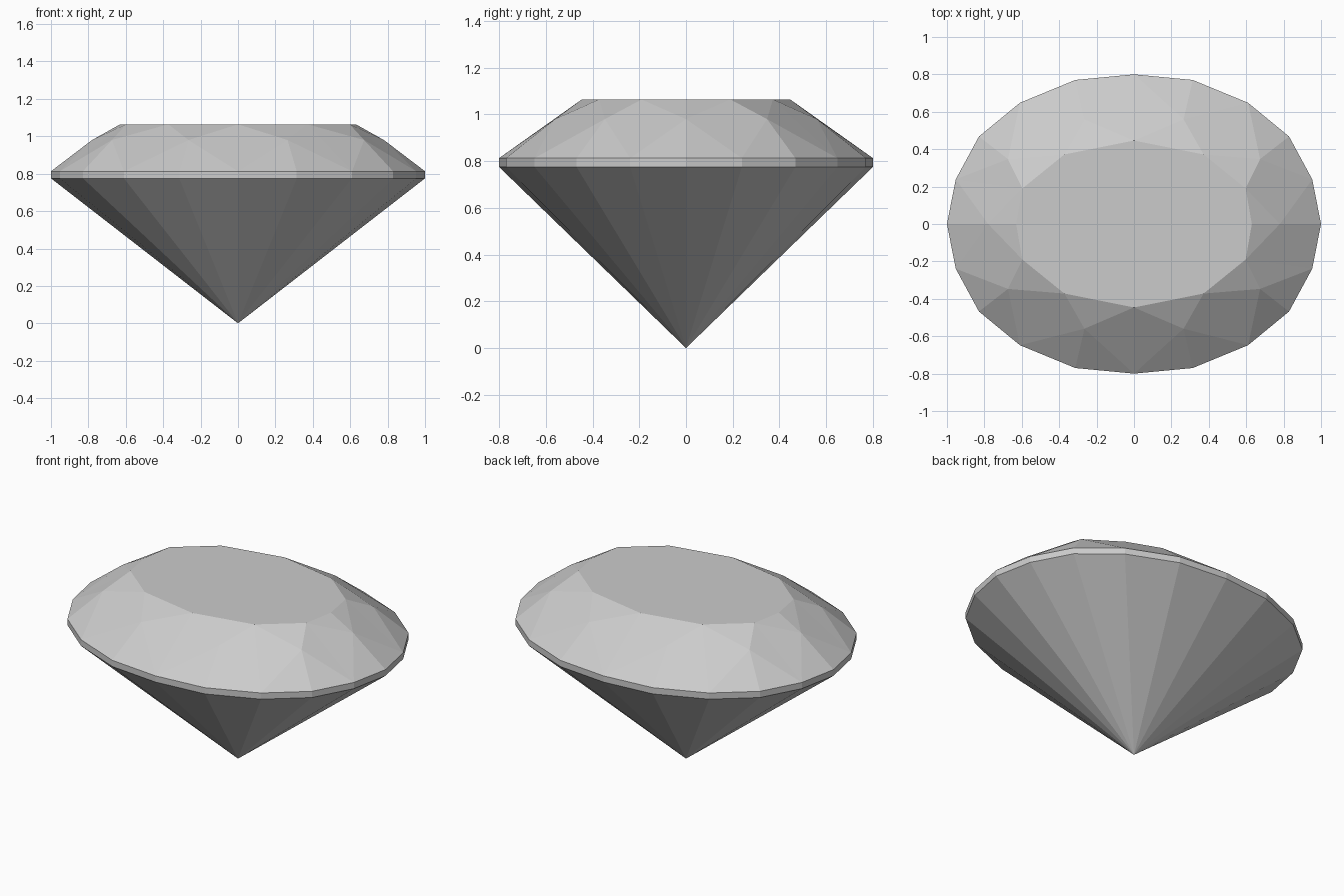
import bpy

cube = bpy.data.objects.get("Cube")
if cube:
    bpy.data.objects.remove(cube, do_unlink=True)

TABLE_Z, STAR_Z, GIRDLE_TOP, GIRDLE_LOW = 1.064, 0.98, 0.813, 0.775


def full_ring(quarter):
    """Mirror a quarter outline (from +y to +x) into a clockwise closed ring."""
    half = quarter + [(x, -y) for x, y in reversed(quarter) if y > 0]
    return half + [(-x, y) for x, y in reversed(half) if x > 0]


# Outlines of the three facet levels
girdle = full_ring([(0, .8), (.314, .77), (.61, .648), (.829, .468), (.953, .239), (1, 0)])
stars = full_ring([(.265, .56), (.674, .347), (.78, 0)])
table = full_ring([(0, .446), (.372, .372), (.597, .19), (.63, 0)])

# Ring starts
verts = []


def add_ring(points, z):
    start = len(verts)
    verts.extend((x, y, z) for x, y in points)
    return list(range(start, len(verts)))


top = add_ring(table, TABLE_Z)
star = add_ring(stars, STAR_Z)
rim = add_ring(girdle, GIRDLE_TOP)
low = add_ring(girdle, GIRDLE_LOW)
culet = len(verts)
verts.append((0, 0, 0))

# The table has an extra corner on the x axis at each end
ends = [i for i in top if abs(verts[i][1]) < 1e-6]
corners = [i for i in top if i not in ends]
n, m = len(corners), len(rim)

faces = [tuple(reversed(top))]
for k in range(n):
    before, after = star[k - 1], star[k]
    a, b = corners[k], corners[(k + 1) % n]
    g0, g1, g2 = rim[2 * k], rim[2 * k + 1], rim[(2 * k + 2) % m]
    # Kite facet, split along its height
    faces += [(a, g0, before), (a, after, g0)]
    # Star facet, halved at the end corners
    if b == a + 1 or b == top[0]:
        faces.append((a, b, after))
    else:
        faces += [(a, a + 1, after), (a + 1, b, after)]
    # Upper girdle facets
    faces += [(after, g1, g0), (after, g2, g1)]

# Girdle band and lower cone
for k in range(m):
    j = (k + 1) % m
    faces += [(rim[k], rim[j], low[j], low[k]), (low[k], low[j], culet)]

mesh = bpy.data.meshes.new("cut_gem")
mesh.from_pydata(verts, [], faces)

# Consistent outward normals
import bmesh
bm = bmesh.new()
bm.from_mesh(mesh)
bmesh.ops.recalc_face_normals(bm, faces=bm.faces)
bm.to_mesh(mesh)
bm.free()

mat = bpy.data.materials.new("pale_grey")
mat.use_nodes = True
color = (0.6, 0.6, 0.6, 1)
mat.diffuse_color = color
mat.node_tree.nodes["Principled BSDF"].inputs["Base Color"].default_value = color
mesh.materials.append(mat)

gem = bpy.data.objects.new("cut_gem", mesh)
bpy.context.collection.objects.link(gem)
